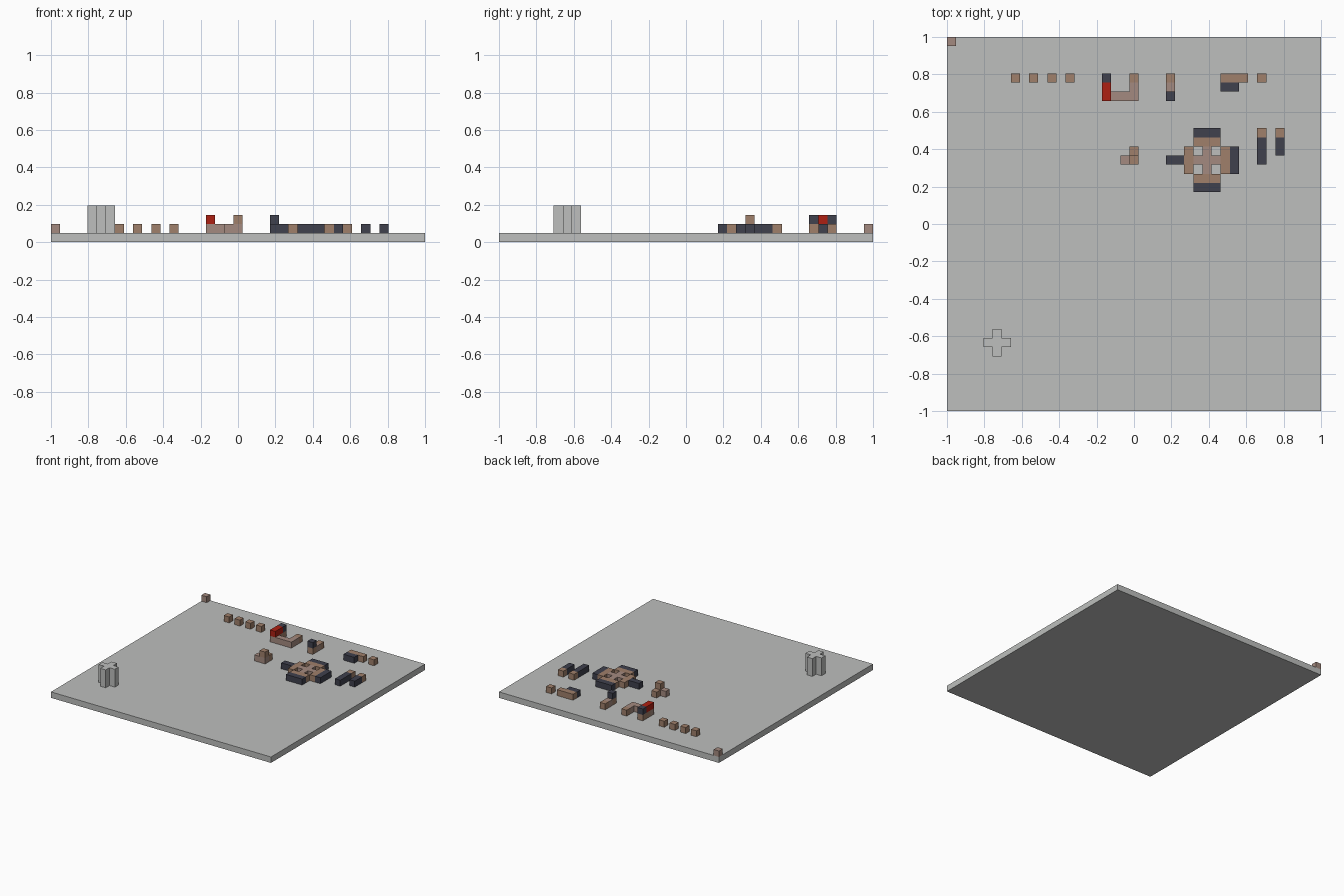
import bpy, bmesh
from mathutils import Matrix, Vector

cube = bpy.data.objects.get("Cube")
if cube:
    bpy.data.objects.remove(cube, do_unlink=True)

N = 41            # grid cells along the base
CELL = 2 / N


def material(name, rgb):
    m = bpy.data.materials.new(name)
    m.use_nodes = True
    color = (*rgb, 1)
    m.diffuse_color = color
    for node in m.node_tree.nodes:
        if node.type == 'BSDF_PRINCIPLED':
            node.inputs["Base Color"].default_value = color
            node.inputs["Roughness"].default_value = 0.9
    return m


STONE = material("stone_grey", (0.51, 0.52, 0.51))
DARK = material("dark_slate", (0.05, 0.052, 0.075))
RED = material("red", (0.42, 0.014, 0.006))
TAN = material("tan", (0.35, 0.215, 0.145))
ROSE = material("rose_brown", (0.37, 0.255, 0.215))


def finish(name, bm, mats):
    mesh = bpy.data.meshes.new(name)
    bm.to_mesh(mesh)
    bm.free()
    for m in mats:
        mesh.materials.append(m)
    obj = bpy.data.objects.new(name, mesh)
    bpy.context.collection.objects.link(obj)
    return obj


def blocks(name, *runs):
    """Each run: material, first column, first row from the back, columns, rows, level."""
    bm = bmesh.new()
    mats = []
    for mat, col, row, w, d, level in runs:
        if mat not in mats:
            mats.append(mat)
        centre = Vector((-1 + (col + w / 2) * CELL,
                         1 - (row + d / 2) * CELL, (level + 0.5) * CELL))
        size = Matrix.Diagonal((w * CELL, d * CELL, CELL, 1))
        made = bmesh.ops.create_cube(bm, size=1, matrix=Matrix.Translation(centre) @ size)
        for f in {f for v in made["verts"] for f in v.link_faces}:
            f.material_index = mats.index(mat)
    return finish(name, bm, mats)


# Base slab and corner marker
blocks("base_slab", (STONE, 0, 0, N, N, 0))
blocks("corner_marker", (ROSE, 0, 0, 1, 1, 1))

# Plus-shaped pillar, extruded from its outline
bm = bmesh.new()
quarter = [(1.5, -0.5), (1.5, 0.5), (0.5, 0.5)]
outline = []
for turn in range(4):
    for x, y in quarter:
        for _ in range(turn):
            x, y = -y, x
        outline.append(bm.verts.new((-1 + (5.5 + x) * CELL, 1 - (33.5 - y) * CELL, CELL)))
floor = bm.faces.new(outline)
top = bmesh.ops.extrude_face_region(bm, geom=[floor], use_keep_orig=True)
bmesh.ops.translate(bm, vec=(0, 0, 3 * CELL),
                    verts=[g for g in top["geom"] if isinstance(g, bmesh.types.BMVert)])
bmesh.ops.recalc_face_normals(bm, faces=bm.faces)
finish("plus_pillar", bm, [STONE])

# Row of single stools
for i in range(4):
    blocks(f"stool_{i + 1}", (TAN, 7 + 2 * i, 4, 1, 1, 1))
blocks("stool_right", (TAN, 34, 4, 1, 1, 1))

# U-shaped bench with raised red and dark top
blocks("u_bench",
       (TAN, 17, 4, 1, 2, 1), (ROSE, 17, 6, 4, 1, 1),
       (ROSE, 20, 5, 1, 1, 1), (TAN, 20, 4, 1, 1, 1),
       (DARK, 17, 4, 1, 1, 2), (RED, 17, 5, 1, 2, 2))

# Short bench with a raised dark end
blocks("step_bench",
       (TAN, 24, 4, 1, 1, 1), (ROSE, 24, 5, 1, 1, 1),
       (TAN, 24, 6, 1, 1, 1), (DARK, 24, 6, 1, 1, 2))

# Long bench with dark front
blocks("long_bench", (TAN, 30, 4, 3, 1, 1), (DARK, 30, 5, 2, 1, 1))

# Small stepped corner
blocks("stepped_corner",
       (ROSE, 19, 13, 1, 1, 1), (TAN, 20, 12, 1, 1, 1),
       (ROSE, 20, 13, 1, 1, 1), (TAN, 20, 13, 1, 1, 2))

# Ring with an inner cross and dark arms
blocks("ring_frame",
       (TAN, 27, 11, 3, 1, 1), (TAN, 27, 15, 3, 1, 1),
       (TAN, 26, 12, 1, 3, 1), (TAN, 30, 12, 1, 3, 1))
blocks("ring_cross",
       (ROSE, 27, 13, 3, 1, 1), (ROSE, 28, 12, 1, 1, 1), (ROSE, 28, 14, 1, 1, 1))
blocks("ring_arms",
       (DARK, 27, 10, 3, 1, 1), (DARK, 27, 16, 3, 1, 1),
       (DARK, 24, 13, 2, 1, 1), (DARK, 31, 12, 1, 3, 1))

# Two bars with tan heads
for name, col, length in (("long_bar", 34, 3), ("short_bar", 36, 2)):
    blocks(name, (TAN, col, 10, 1, 1, 1), (DARK, col, 11, 1, length, 1))
